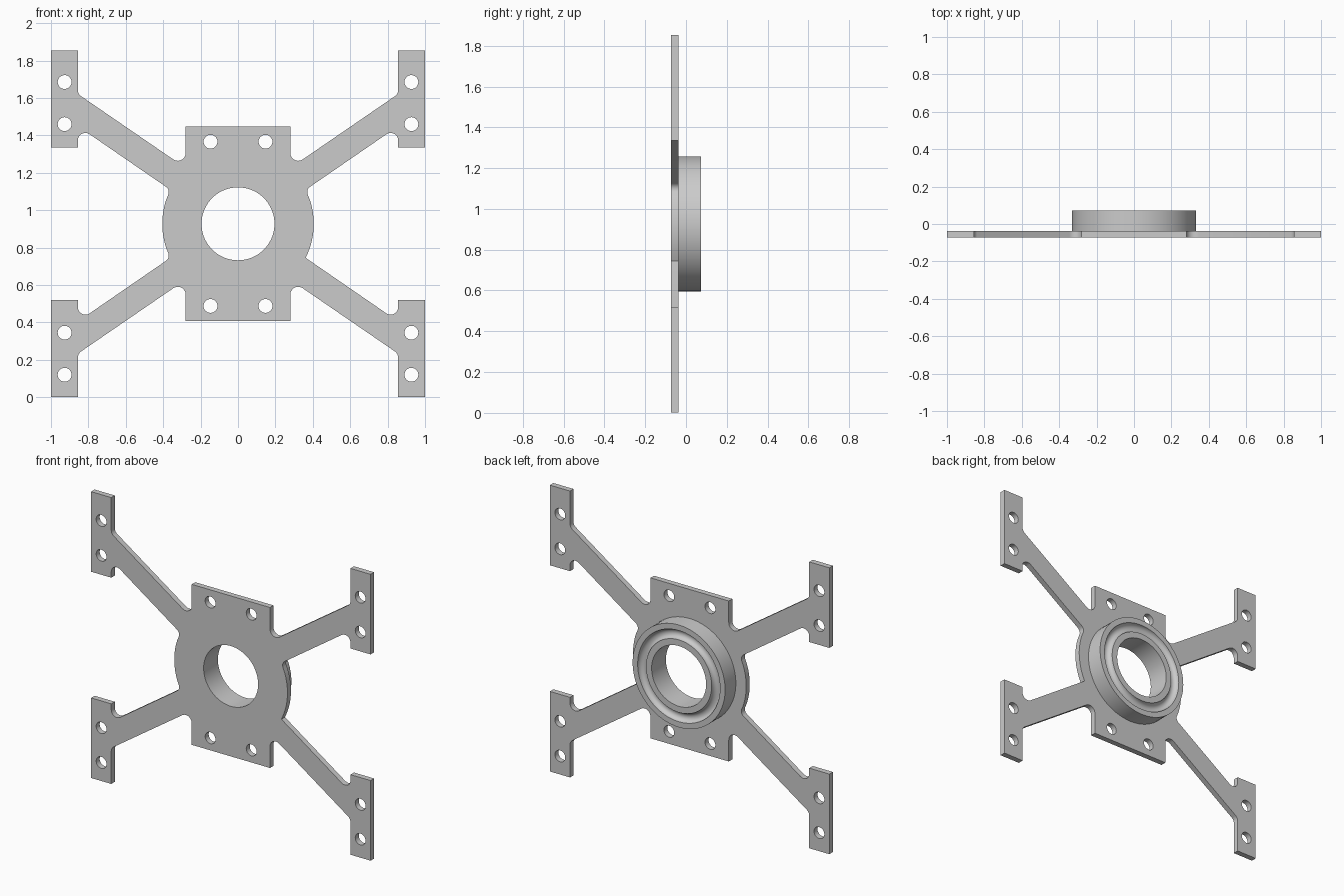
import bpy, bmesh
from math import sin, cos, pi, radians
from mathutils import Vector

if "Cube" in bpy.data.objects:
    bpy.data.objects.remove(bpy.data.objects["Cube"])

CZ = 0.927            # height of the hub centre
BORE, HOLE = 0.195, 0.037
Y0, Y1, Y2 = -0.073, -0.037, 0.073   # plate front, plate back, hub back


def circle(cx, cy, r, n):
    return [(cx + r * cos(2 * pi * i / n), cy + r * sin(2 * pi * i / n)) for i in range(n)]


def fillet(points, steps=7):
    """Round each (x, y, radius) corner of a closed outline."""
    out = []
    for i, (x, y, r) in enumerate(points):
        p = Vector((x, y))
        if r == 0:
            out.append((x, y))
            continue
        a = (Vector(points[i - 1][:2]) - p).normalized()
        b = (Vector(points[(i + 1) % len(points)][:2]) - p).normalized()
        half = a.angle(b) / 2
        centre = p + (a + b).normalized() * (r / sin(half))
        start = p + a * (r * cos(half) / sin(half)) - centre
        end = p + b * (r * cos(half) / sin(half)) - centre
        for k in range(steps + 1):
            t = k / steps
            sweep = pi - 2 * half
            d = (start * sin((1 - t) * sweep) + end * sin(t * sweep)) / sin(sweep)
            out.append(tuple(centre + d))
    return out


def finish(obj):
    """Weld, fix normals and shade smooth with sharp edges."""
    bm = bmesh.new()
    bm.from_mesh(obj.data)
    bmesh.ops.remove_doubles(bm, verts=bm.verts, dist=1e-5)
    bmesh.ops.recalc_face_normals(bm, faces=bm.faces)
    bm.to_mesh(obj.data)
    bm.free()
    bpy.ops.object.select_all(action='DESELECT')
    obj.select_set(True)
    bpy.context.view_layer.objects.active = obj
    bpy.ops.object.shade_smooth_by_angle(angle=radians(30))


def quadrant(r_hub):
    """Upper right quarter of the plate outline, hub side to top centre."""
    arc = [(0.405 * cos(radians(a)), 0.405 * sin(radians(a)), 0) for a in range(1, 21, 3)]
    if r_hub == 0:
        arc.append((0.405 * cos(radians(23.5)), 0.405 * sin(radians(23.5)), 0))
    return arc + [
        (0.362, 0.182, r_hub), (0.856, 0.522, 0.04), (0.856, 0.408, 0),
        (1, 0.408, 0), (1, 0.926, 0), (0.856, 0.926, 0),
        (0.856, 0.694, 0.04), (0.28, 0.299, 0.042), (0.28, 0.519, 0)]


def flip(pts, sx, sy):
    pts = [(x * sx, y * sy, r) for x, y, r in pts]
    return pts[::-1] if sx * sy < 0 else pts


# Mounting plate: mirrored outline with the bore and screw holes
outline = []
for sx, sy in ((1, 1), (-1, 1), (-1, -1), (1, -1)):
    outline += flip(quadrant(0 if (sx, sy) == (1, -1) else 0.035), sx, sy)
loops = [fillet(outline), circle(0, 0, BORE, 72)]
for s in (-1, 1):
    loops += [circle(s * 0.147, z, HOLE, 32) for z in (-0.439, 0.439)]
    loops += [circle(s * 0.927, z - CZ, HOLE, 32) for z in (0.12, 0.345, 1.46, 1.685)]

curve = bpy.data.curves.new("mounting_plate", 'CURVE')
curve.dimensions = '2D'
curve.fill_mode = 'BOTH'
curve.extrude = (Y1 - Y0) / 2
for loop in loops:
    spline = curve.splines.new('POLY')
    spline.points.add(len(loop) - 1)
    for pt, (x, y) in zip(spline.points, loop):
        pt.co = (x, y, 0, 1)
    spline.use_cyclic_u = True
plate = bpy.data.objects.new("mounting_plate", curve)
bpy.context.collection.objects.link(plate)
plate.location = (0, (Y0 + Y1) / 2, CZ)
plate.rotation_euler = (pi / 2, 0, 0)
plate.select_set(True)
bpy.context.view_layer.objects.active = plate
bpy.ops.object.convert(target='MESH')
finish(bpy.context.object)

# Bearing ring: lathed section with a rounded groove in its back face
profile = [(BORE, Y1), (BORE, Y2), (0.235, Y2)]
profile += [(0.265 - 0.03 * cos(pi * k / 10), Y2 - 0.03 * sin(pi * k / 10)) for k in range(1, 10)]
profile += [(0.295, Y2), (0.331, Y2), (0.331, Y1)]
N = 72
bm = bmesh.new()
rings = [[bm.verts.new((r * cos(2 * pi * i / N), y, r * sin(2 * pi * i / N))) for r, y in profile]
         for i in range(N)]
for i in range(N):
    a, b = rings[i], rings[(i + 1) % N]
    for j in range(len(profile)):
        k = (j + 1) % len(profile)
        bm.faces.new((a[j], a[k], b[k], b[j]))
mesh = bpy.data.meshes.new("bearing_ring")
bm.to_mesh(mesh)
bm.free()
ring = bpy.data.objects.new("bearing_ring", mesh)
bpy.context.collection.objects.link(ring)
ring.location.z = CZ
finish(ring)
